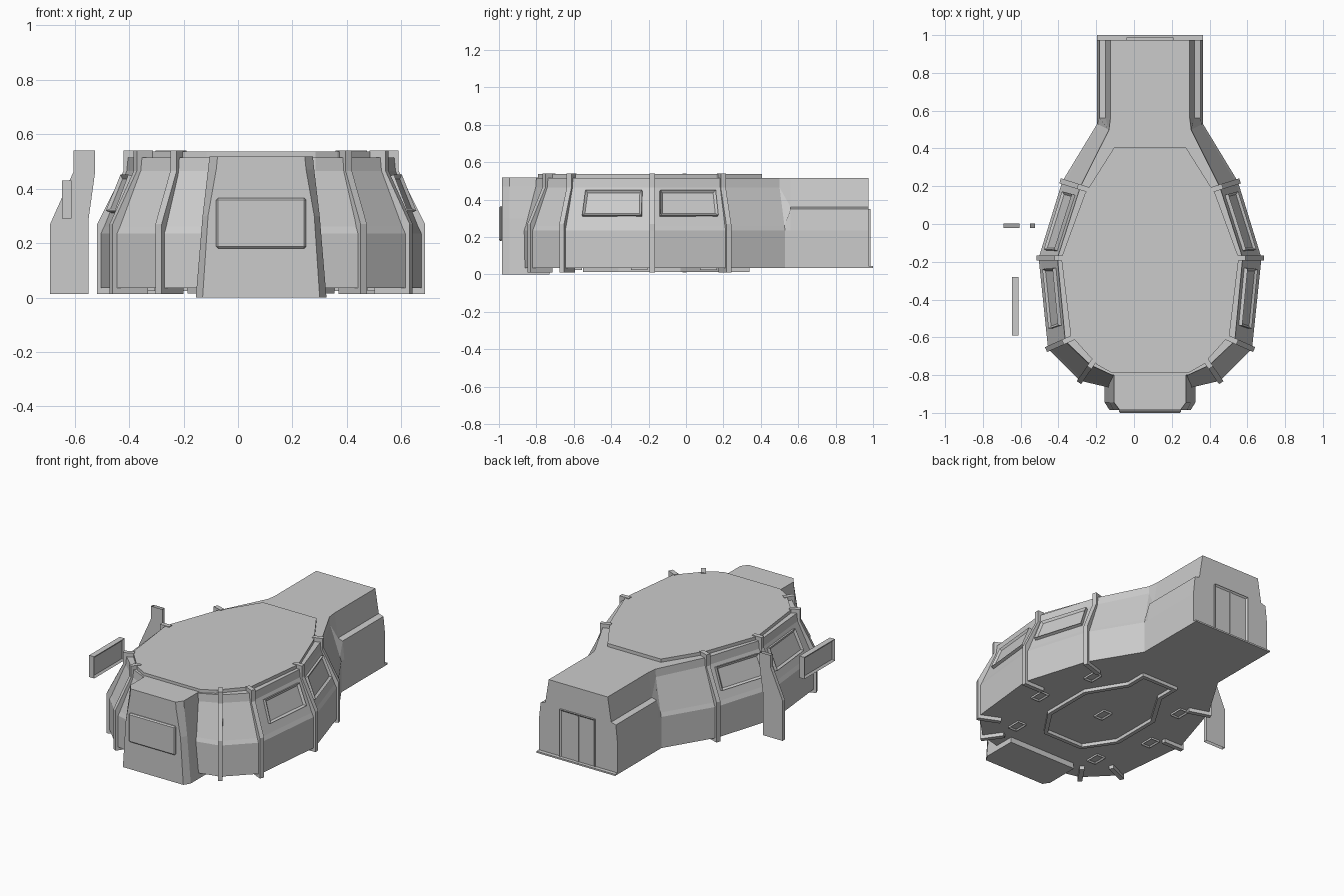
import bpy, bmesh
from mathutils import Vector

if "Cube" in bpy.data.objects:
    bpy.data.objects.remove(bpy.data.objects["Cube"])

grey = bpy.data.materials.new("plain grey")
grey.use_nodes = True
grey.diffuse_color = (0.6, 0.6, 0.6, 1)
grey.node_tree.nodes["Principled BSDF"].inputs["Base Color"].default_value = (0.6, 0.6, 0.6, 1)

CX = 0.085  # symmetry plane of the building
BASE, ROOF = 0.035, 0.515


def finish(name, bm):
    mesh = bpy.data.meshes.new(name)
    bm.to_mesh(mesh)
    bm.free()
    mesh.materials.append(grey)
    obj = bpy.data.objects.new(name, mesh)
    bpy.context.collection.objects.link(obj)
    return obj


def loft(name, rows, caps=True, closed=False):
    """Skin a stack of equal point loops; closed joins the last row to the first."""
    bm = bmesh.new()
    vs = [[bm.verts.new(p) for p in row] for row in rows]
    n = len(vs[0])
    pairs = list(zip(vs, vs[1:]))
    if closed:
        pairs.append((vs[-1], vs[0]))
    for a, b in pairs:
        for i in range(n):
            j = (i + 1) % n
            bm.faces.new((a[i], a[j], b[j], b[i]))
    if caps:
        bm.faces.new(vs[0])
        bm.faces.new(vs[-1])
    bmesh.ops.recalc_face_normals(bm, faces=bm.faces)
    return finish(name, bm)


def mirrored(half):
    """Close a half outline across the symmetry plane."""
    right = [(CX + x, y, z) for x, y, z in half]
    left = [(CX - x, y, z) for x, y, z in reversed(half)]
    return right + left


def level(half, z):
    return mirrored([(x, y, z) for x, y in half])


def plate(name, corners, normal, thick, border=0.0, depth=0.0, sink=0.005):
    """Raised plate on four corners, with an optional recessed field."""
    n = Vector(normal).normalized()
    bm = bmesh.new()
    low = [bm.verts.new(Vector(c) - n * sink) for c in corners]
    top = [bm.verts.new(Vector(c) + n * thick) for c in corners]
    bm.faces.new(low)
    face = bm.faces.new(top)
    for i in range(4):
        j = (i + 1) % 4
        bm.faces.new((low[i], low[j], top[j], top[i]))
    bmesh.ops.recalc_face_normals(bm, faces=bm.faces)
    if border:
        bmesh.ops.inset_region(bm, faces=[face], thickness=border)
        for v in face.verts:
            v.co -= n * depth
    return finish(name, bm)


def rect_xz(x0, x1, z0, z1, y):
    return [(x0, y, z0), (x1, y, z0), (x1, y, z1), (x0, y, z1)]


# Wall columns: ground position, inward lean direction, (inset, height) profile
body_prof = [(0, BASE), (0, 0.235), (0.012, 0.26), (0.095, 0.465), (0.1, ROOF)]
neck_prof = [(0, BASE), (0, 0.235), (0.012, 0.35), (0.045, 0.36), (0.07, ROOF)]
slim_prof = [(d * 0.7, z) for d, z in body_prof]
columns = [
    ((0.28, 0.975), (-1, 0), neck_prof),
    ((0.28, 0.56), (-1, 0), neck_prof),
    ((0.28, 0.53), (-1, -0.5), slim_prof),
    ((0.465, 0.225), (-0.95, -0.3), body_prof),
    ((0.59, -0.18), (-1, 0), body_prof),
    ((0.54, -0.66), (-0.9, 0.4), body_prof),
    ((0.37, -0.83), (-0.55, 0.8), body_prof),
    ((0.20, -0.87), (0, 1), slim_prof),
]


def wall_point(col, row):
    (x, y), lean, prof = columns[col]
    d, z = prof[row]
    off = Vector(lean).normalized() * d
    return Vector((x + off.x, y + off.y, z))


# Main hall with rear corridor
loft("hall_walls", [mirrored([wall_point(c, r) for c in range(len(columns))]) for r in range(5)])

# Raised roof plate
roof = [(0.19, 0.405), (0.345, 0.16), (0.47, -0.18), (0.42, -0.59), (0.28, -0.745), (0.2, -0.79)]
loft("roof_plate", [level(roof, ROOF - 0.01), level(roof, 0.536)])

# Front porch block
porch = []
for z, front, side in ((0, 0.215, 0.24), (0.3, 0.195, 0.215), (0.47, 0.165, 0.195), (0.518, 0.16, 0.19)):
    porch.append(level([(side, -0.73), (side, -0.945), (front, -0.985)], z))
loft("front_porch", porch)

# Bevelled panel on the porch
sign = plate("front_panel", rect_xz(CX - 0.165, CX + 0.165, 0.18, 0.365, -0.985),
             (0, -1, 0), 0.015, 0.012, -0.0)
bev = sign.modifiers.new("soft edge", "BEVEL")
bev.width, bev.segments, bev.limit_method = 0.007, 1, "ANGLE"

# Ribs at the hall corners
rib_prof = [(0.012, 0.012), (0.012, 0.27), (-0.085, 0.465), (-0.085, 0.54),
            (-0.15, 0.54), (-0.15, 0.465), (-0.13, 0.28), (-0.13, 0.012)]
rib_names = {3: "rear", 4: "middle", 5: "front_side", 6: "front_corner"}
for col, label in rib_names.items():
    (x, y), lean, _ = columns[col]
    out = -Vector(lean).normalized()
    across = Vector((-out.y, out.x)) * 0.014
    for side, s in (("left", 1), ("right", -1)):
        rows = [[(CX + s * (x + out.x * d + w * across.x), y + out.y * d + w * across.y, z)
                 for d, z in rib_prof] for w in (-1, 1)]
        loft(f"{label}_rib_{side}", rows)

# Framed windows on the sloped walls
for label, a, b, u0, u1 in (("front", 5, 4, 0.2, 0.88), ("rear", 4, 3, 0.1, 0.88)):
    p, q, r, t = wall_point(a, 2), wall_point(b, 2), wall_point(b, 3), wall_point(a, 3)
    for side, s in (("left", 1), ("right", -1)):
        pts = []
        for u, v in ((u0, 0.25), (u1, 0.25), (u1, 0.9), (u0, 0.9)):
            w = p.lerp(q, u).lerp(t.lerp(r, u), v)
            pts.append(Vector((CX + s * w.x, w.y, w.z)))
        n = (pts[1] - pts[0]).cross(pts[3] - pts[0])
        if n.x * s < 0:
            n = -n
        plate(f"{label}_window_{side}", pts, n, 0.02, 0.018, 0.012)

# Rear doorway, centre bar and threshold
END = 0.975
plate("rear_door", rect_xz(CX - 0.125, CX + 0.125, BASE, 0.35, END), (0, 1, 0), 0.012, 0.014, 0.009)
plate("door_bar", rect_xz(CX - 0.008, CX + 0.008, BASE, 0.34, END), (0, 1, 0), 0.008)
sill = [(0.28, 1.0), (0.28, 0.95)]
loft("rear_threshold", [level(sill, BASE), level(sill, BASE + 0.01)])

# Raised track under the floor
outer = [(0.13, 0.34), (0.13, 0.2), (0.27, -0.03), (0.27, -0.36), (0.14, -0.55)]
inner = [(0.105, 0.315), (0.105, 0.19), (0.245, -0.04), (0.245, -0.35), (0.13, -0.525)]
loft("floor_track", [level(outer, BASE + 0.005), level(outer, 0.014),
                     level(inner, 0.014), level(inner, BASE + 0.005)], caps=False, closed=True)

# Small hatches under the floor
hatches = [(0, -0.18)] + [(s * x, y) for s in (1, -1) for x, y in ((0.33, 0.12), (0.42, -0.25), (0.3, -0.6))]
for i, (x, y) in enumerate(hatches):
    x += CX
    pts = [(x - 0.03, y - 0.045, BASE), (x + 0.03, y - 0.045, BASE),
           (x + 0.03, y + 0.045, BASE), (x - 0.03, y + 0.045, BASE)]
    plate(f"floor_hatch_{i + 1}", pts, (0, 0, -1), 0.012, 0.012, 0.008)

# Detached rib and window beside the hall
loose = [(-0.69, 0.012), (-0.69, 0.27), (-0.605, 0.46), (-0.605, 0.54),
         (-0.525, 0.54), (-0.525, 0.46), (-0.55, 0.28), (-0.55, 0.012)]
rib = loft("loose_rib", [[(x, y, z) for x, z in loose] for y in (-0.02, 0.003)])
bm = bmesh.new()
bm.from_mesh(rib.data)
ends = [f for f in bm.faces if abs(f.normal.z) > 0.99]
bmesh.ops.delete(bm, geom=ends, context="FACES")
bm.to_mesh(rib.data)
bm.free()

X = -0.629
frame = [(X, -0.59, 0.29), (X, -0.28, 0.29), (X, -0.28, 0.43), (X, -0.59, 0.43)]
for side, s in (("inner", 1), ("outer", -1)):
    plate(f"loose_window_{side}", frame, (s, 0, 0), 0.018, 0.018, 0.01, 0)
